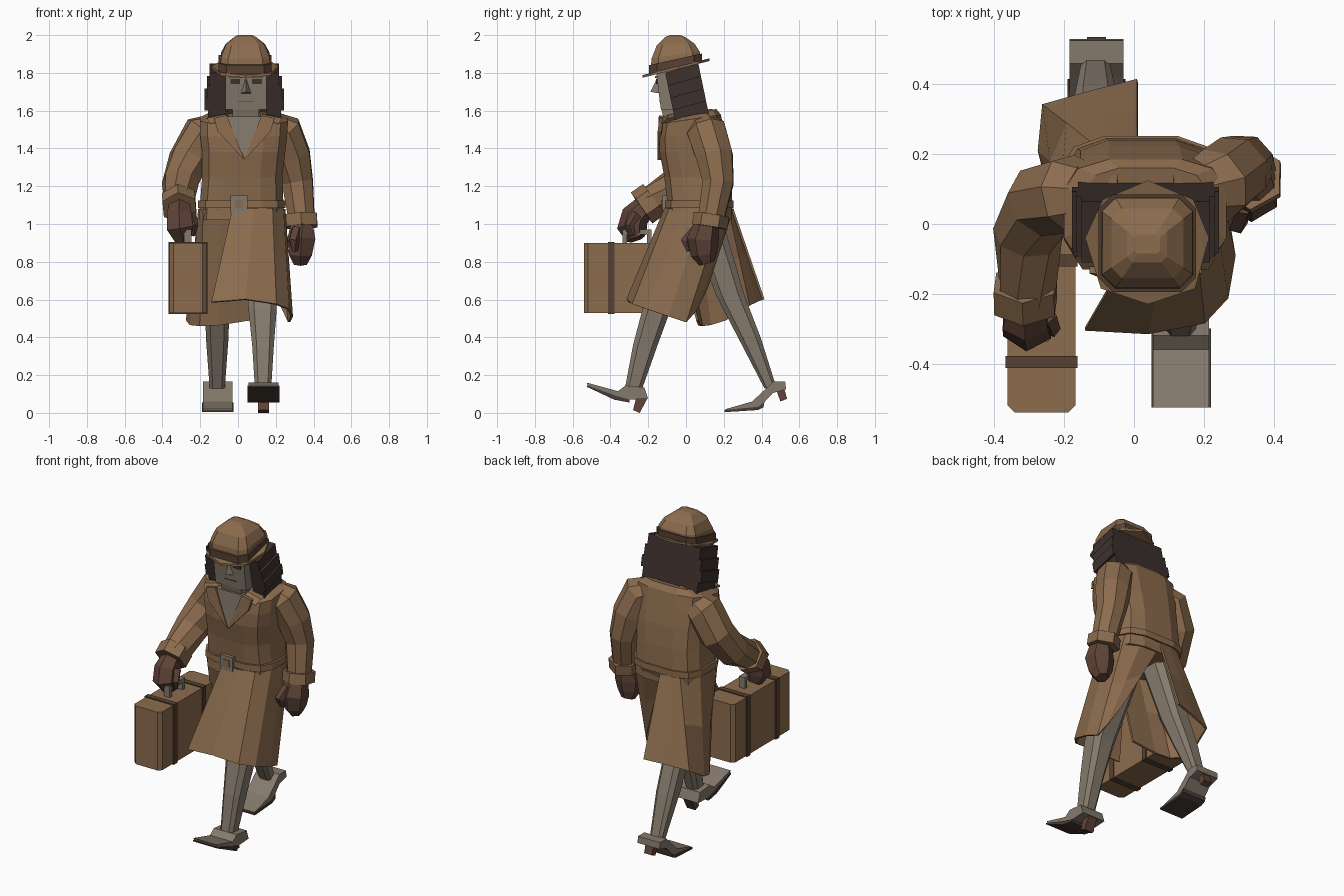
import bpy, bmesh, math
from mathutils import Vector


def material(name, rgb):
    m = bpy.data.materials.new(name)
    m.diffuse_color = (*rgb, 1)
    return m


COAT = material("coat_brown", (0.262, 0.150, 0.076))
GLOVE = material("glove_red_brown", (0.115, 0.057, 0.041))
HAIR = material("dark_brown", (0.046, 0.030, 0.026))
BAND = material("strap_brown", (0.095, 0.052, 0.032))
GREY = material("warm_grey", (0.235, 0.195, 0.152))
SOLE = material("sole_brown", (0.062, 0.044, 0.036))


def make(name, verts, faces, mat, thick=0):
    me = bpy.data.meshes.new(name)
    me.from_pydata([tuple(v) for v in verts], [], faces)
    bm = bmesh.new()
    bm.from_mesh(me)
    bmesh.ops.recalc_face_normals(bm, faces=bm.faces)
    bm.to_mesh(me)
    bm.free()
    me.materials.append(mat)
    ob = bpy.data.objects.new(name, me)
    bpy.context.collection.objects.link(ob)
    if thick:
        mod = ob.modifiers.new("thickness", 'SOLIDIFY')
        mod.thickness = thick
        mod.offset = 0
    return ob


def loft(name, rings, mat, closed=True, thick=0):
    """Skin equal-length rings; closed rings get end caps."""
    n = len(rings[0])
    faces = []
    for r in range(len(rings) - 1):
        for i in range(n if closed else n - 1):
            j = (i + 1) % n
            faces.append((r * n + i, r * n + j, (r + 1) * n + j, (r + 1) * n + i))
    if closed:
        faces += [tuple(range(n)), tuple(range((len(rings) - 1) * n, len(rings) * n))]
    return make(name, [p for r in rings for p in r], faces, mat, thick)


def ring(x0, x1, y0, y1, z, tilt=0, n=12, p=0.6):
    """Squarish horizontal ring filling the given x and y range."""
    cx, cy, hx, hy = (x0 + x1) / 2, (y0 + y1) / 2, (x1 - x0) / 2, (y1 - y0) / 2
    k = math.cos(math.pi / n) ** p
    pts = []
    for i in range(n):
        a = 2 * math.pi * (i + 0.5) / n
        c, s = math.cos(a), math.sin(a)
        x = cx + hx * math.copysign(abs(c) ** p, c) / k
        y = cy + hy * math.copysign(abs(s) ** p, s) / k
        pts.append((x, y, z + tilt * (y - cy)))
    return pts


def tube(name, path, mat, n=6):
    """Faceted limb through (x, y, z, radius) points."""
    P = [Vector(p[:3]) for p in path]
    rings = []
    for i, p in enumerate(P):
        t = (P[min(i + 1, len(P) - 1)] - P[max(i - 1, 0)]).normalized()
        u = Vector((0, 1, 0.3)).cross(t).normalized()
        v = t.cross(u)
        rings.append([p + path[i][3] * (u * math.cos(a) + v * math.sin(a))
                      for a in (2 * math.pi * (k + 0.5) / n for k in range(n))])
    return loft(name, rings, mat)


def side_prism(name, prof, x0, x1, mat):
    """Side outline of (y, z) points extruded across x."""
    return loft(name, [[(x, y, z) for y, z in prof] for x in (x0, x1)], mat)


def front_plate(name, prof, mat, depth=0.006):
    """Front-facing plate of (x, y, z) points."""
    return loft(name, [prof, [(x, y + depth, z) for x, y, z in prof]], mat)


def box(name, x0, x1, y0, y1, z0, z1, mat):
    return side_prism(name, [(y0, z0), (y1, z0), (y1, z1), (y0, z1)], x0, x1, mat)


# Coat body, sloping down towards the neck opening
loft("coat_torso", [ring(*r) for r in (
    (-0.205, 0.245, -0.10, 0.24, 1.02), (-0.20, 0.24, -0.10, 0.245, 1.12),
    (-0.19, 0.235, -0.115, 0.24, 1.25), (-0.19, 0.25, -0.14, 0.225, 1.38),
    (-0.20, 0.26, -0.14, 0.205, 1.47, 0.05), (-0.20, 0.265, -0.125, 0.185, 1.555, 0.15),
    (-0.14, 0.21, -0.08, 0.16, 1.585, 0.2))], COAT)
loft("belt", [ring(-0.212, 0.252, -0.11, 0.252, z) for z in (1.085, 1.125)], COAT)

# Buckle as a square frame with a brown centre
box("buckle", -0.04, 0.05, -0.125, -0.10, 1.06, 1.15, GREY)
box("buckle_centre", -0.018, 0.028, -0.129, -0.12, 1.085, 1.127, COAT)


# Coat skirt: two overlapping panels, open at the back
def panel(name, waist, hem):
    rows = []
    for t in (0, 0.5, 1):
        rows.append([Vector((a[0], a[1], 1.08)).lerp(Vector(b), t) for a, b in zip(waist, hem)])
    loft(name, rows, COAT, closed=False, thick=0.012)


panel("skirt_right_panel",
      [(-0.03, -0.11), (0.08, -0.11), (0.18, -0.085), (0.235, -0.01), (0.245, 0.09), (0.225, 0.19), (0.13, 0.24), (0.0, 0.245)],
      [(-0.14, -0.30, 0.585), (0.04, -0.31, 0.60), (0.20, -0.28, 0.575), (0.265, -0.21, 0.55),
       (0.285, -0.09, 0.51), (0.27, 0.0, 0.48), (0.24, 0.05, 0.54), (0.18, 0.11, 0.66)])
panel("skirt_left_panel",
      [(0.06, -0.09), (-0.10, -0.09), (-0.18, -0.05), (-0.205, 0.05), (-0.20, 0.15), (-0.12, 0.23), (-0.06, 0.24), (0.01, 0.245)],
      [(0.06, 0.06, 0.49), (-0.10, 0.07, 0.465), (-0.20, 0.085, 0.46), (-0.25, 0.13, 0.465),
       (-0.27, 0.21, 0.49), (-0.258, 0.34, 0.57), (-0.11, 0.38, 0.59), (0.01, 0.41, 0.60)])

# Sleeves, cuffs and gloves
tube("left_sleeve", [(-0.11, 0.09, 1.51, 0.08), (-0.18, 0.085, 1.48, 0.115), (-0.26, 0.065, 1.34, 0.11),
                     (-0.305, -0.03, 1.215, 0.10), (-0.305, -0.20, 1.11, 0.085)], COAT, 8)
tube("left_cuff", [(-0.312, -0.17, 1.13, 0.10), (-0.31, -0.235, 1.085, 0.10)], COAT)
tube("left_glove", [(-0.31, -0.21, 1.10, 0.06), (-0.31, -0.27, 1.04, 0.075),
                    (-0.305, -0.285, 0.98, 0.08), (-0.29, -0.265, 0.92, 0.05)], GLOVE)
tube("left_thumb", [(-0.25, -0.26, 1.05, 0.03), (-0.235, -0.30, 0.99, 0.025), (-0.24, -0.28, 0.94, 0.015)], GLOVE, 5)
tube("right_sleeve", [(0.17, 0.095, 1.52, 0.08), (0.235, 0.11, 1.49, 0.11), (0.285, 0.15, 1.36, 0.105),
                      (0.315, 0.17, 1.22, 0.088), (0.335, 0.135, 1.04, 0.075)], COAT, 8)
tube("right_cuff", [(0.335, 0.135, 1.05, 0.095), (0.338, 0.125, 0.985, 0.095)], COAT)
tube("right_glove", [(0.338, 0.11, 1.0, 0.065), (0.335, 0.09, 0.92, 0.085),
                     (0.33, 0.095, 0.84, 0.07), (0.33, 0.11, 0.79, 0.04)], GLOVE)
tube("right_thumb", [(0.31, 0.05, 0.97, 0.03), (0.295, 0.0, 0.91, 0.03), (0.30, 0.02, 0.86, 0.018)], GLOVE, 5)

# Shirt opening and neck
front_plate("shirt", [(-0.06, -0.134, 1.57), (0.125, -0.134, 1.57), (0.035, -0.150, 1.345)], GREY, 0.04)
loft("neck", [ring(-0.04, 0.12, -0.125, 0.08, 1.46, 0, 8), ring(-0.02, 0.10, -0.10, 0.05, 1.62, 0, 8)], GREY)
# Lapels and collar flaps, mirrored about the neck line
for name, s in (("left", -1), ("right", 1)):
    cx = 0.033
    front_plate(name + "_lapel", [(cx, -0.152, 1.34), (cx + s * 0.092, -0.144, 1.575), (cx + s * 0.16, -0.142, 1.56),
                                  (cx + s * 0.14, -0.150, 1.49)], COAT, 0.02)
    loft(name + "_collar", [[(cx + s * a, y, z) for a, y, z in q] for q in (
        ((0.09, -0.13, 1.555), (0.18, -0.13, 1.53), (0.20, -0.10, 1.56), (0.10, -0.09, 1.58)),
        ((0.08, 0.10, 1.60), (0.17, 0.12, 1.58), (0.17, 0.14, 1.585), (0.08, 0.14, 1.61)))], COAT)

# Boxy head with a narrower chin
side_prism("head", [(-0.160, 1.83), (-0.150, 1.74), (-0.133, 1.605), (0.08, 1.60), (0.06, 1.83)], -0.065, 0.150, GREY)
side_prism("chin", [(-0.131, 1.61), (-0.112, 1.53), (0.04, 1.53), (0.05, 1.61)], -0.03, 0.11, GREY)
make("nose", [(0.01, -0.135, 1.69), (0.075, -0.135, 1.69), (0.042, -0.188, 1.70), (0.042, -0.15, 1.78)],
     [(0, 1, 2), (0, 2, 3), (1, 3, 2), (0, 3, 1)], GREY)
for name, x in (("left", -0.015), ("right", 0.10)):
    box(name + "_eye", x - 0.026, x + 0.026, -0.1575, -0.149, 1.742, 1.768, HAIR)
    box(name + "_brow", x - 0.03, x + 0.03, -0.163, -0.150, 1.772, 1.784, GREY)
box("mouth", 0.0, 0.085, -0.142, -0.134, 1.648, 1.652, SOLE)

# Hair in stacked layers that lean back as they fall
for i, extra in enumerate((-0.015, 0.0, 0.012, -0.005)):
    t0, t1 = i / 4, (i + 1) / 4
    yf = lambda t: -0.11 + 0.055 * t
    yb = lambda t: 0.065 + 0.055 * t
    zf = lambda t: 1.80 - 0.265 * t
    zb = lambda t: 1.85 - 0.265 * t
    prof = [(yf(t0), zf(t0)), (yb(t0), zb(t0)), (yb(t1), zb(t1)), (yf(t1), zf(t1))]
    side_prism(f"hair_left_{i}", prof, -0.165 - extra, -0.067, HAIR)
    side_prism(f"hair_right_{i}", prof, 0.152, 0.232 + extra, HAIR)
    back = [(0.0 + 0.05 * t0, zb(t0) - 0.02), (yb(t0), zb(t0)), (yb(t1), zb(t1)), (0.0 + 0.05 * t1, zb(t1) - 0.02)]
    side_prism(f"hair_back_{i}", back, -0.07, 0.155, HAIR)

# Hat: tilted brim, band and faceted crown
rim = [(-0.14, -0.04), (-0.095, -0.185), (0.04, -0.23), (0.175, -0.185), (0.215, -0.04),
       (0.17, 0.07), (0.04, 0.125), (-0.09, 0.07)]
loft("hat_brim", [[(x, y, 1.822 + d + 0.25 * (y + 0.04)) for x, y in rim] for d in (0, 0.014)], COAT)
loft("hat_band", [ring(-0.102, 0.178, -0.195, 0.085, z, 0.22, 8, 0.4) for z in (1.825, 1.872)], BAND)
loft("hat_crown", [ring(-0.095, 0.172, -0.188, 0.08, 1.84, 0.22, 8, 0.4), ring(-0.09, 0.167, -0.182, 0.072, 1.895, 0.15, 8, 0.4),
                   ring(-0.065, 0.142, -0.155, 0.045, 1.95, 0.05, 8, 0.4), ring(-0.02, 0.095, -0.11, -0.005, 1.99, 0, 8, 0.4),
                   ring(0.0, 0.075, -0.085, -0.03, 2.0, 0, 8, 0.4)], COAT)

# Striding legs
loft("right_leg", [ring(*r, n=8) for r in (
    (0.03, 0.20, -0.02, 0.18, 1.0, 0), (0.055, 0.205, -0.23, -0.08, 0.55, 0),
    (0.075, 0.19, -0.28, -0.15, 0.36, 0), (0.09, 0.175, -0.325, -0.235, 0.12, 0))], GREY)
loft("left_leg", [ring(*r, n=8) for r in (
    (-0.18, -0.02, 0.02, 0.20, 1.0, 0), (-0.175, -0.045, 0.16, 0.31, 0.62, 0),
    (-0.17, -0.05, 0.275, 0.395, 0.40, 0), (-0.15, -0.07, 0.415, 0.48, 0.13, 0))], GREY)

# Shoes: front one heel down, rear one pushing off its toe
side_prism("right_shoe", [(-0.525, 0.16), (-0.36, 0.115), (-0.32, 0.145), (-0.22, 0.135), (-0.20, 0.075),
                          (-0.31, 0.07), (-0.37, 0.09), (-0.52, 0.145)], 0.055, 0.215, GREY)
side_prism("right_sole", [(-0.525, 0.146), (-0.37, 0.09), (-0.30, 0.07), (-0.30, 0.055), (-0.38, 0.07), (-0.525, 0.138)],
           0.05, 0.22, SOLE)
side_prism("right_heel", [(-0.265, 0.075), (-0.205, 0.075), (-0.245, 0.0), (-0.28, 0.015)], 0.105, 0.165, GLOVE)
side_prism("left_shoe", [(0.21, 0.02), (0.35, 0.06), (0.42, 0.125), (0.46, 0.165), (0.525, 0.165), (0.53, 0.125),
                         (0.46, 0.105), (0.39, 0.03), (0.21, 0.01)], -0.185, -0.03, GREY)
side_prism("left_sole", [(0.205, 0.016), (0.38, 0.032), (0.415, 0.055), (0.41, 0.03), (0.38, 0.015), (0.205, 0.004)],
           -0.19, -0.025, SOLE)
side_prism("left_heel", [(0.475, 0.13), (0.52, 0.13), (0.535, 0.075), (0.50, 0.06)], -0.135, -0.08, GLOVE)


# Suitcase with chamfered upright corners, straps and handle
def case_ring(z, x0=-0.362, x1=-0.168, y0=-0.54, y1=0.04, c=0.02):
    return [(x0 + c, y0, z), (x1 - c, y0, z), (x1, y0 + c, z), (x1, y1 - c, z),
            (x1 - c, y1, z), (x0 + c, y1, z), (x0, y1 - c, z), (x0, y0 + c, z)]


loft("suitcase", [case_ring(0.53), case_ring(0.90)], COAT)
for i, y in enumerate((-0.395, -0.105)):
    box(f"case_strap_{i}", -0.368, -0.162, y - 0.017, y + 0.017, 0.524, 0.906, BAND)
for i, y in enumerate((-0.325, -0.195)):
    box(f"handle_post_{i}", -0.285, -0.245, y - 0.012, y + 0.012, 0.89, 0.965, GREY)
box("handle_grip", -0.285, -0.245, -0.337, -0.183, 0.945, 0.97, GREY)
